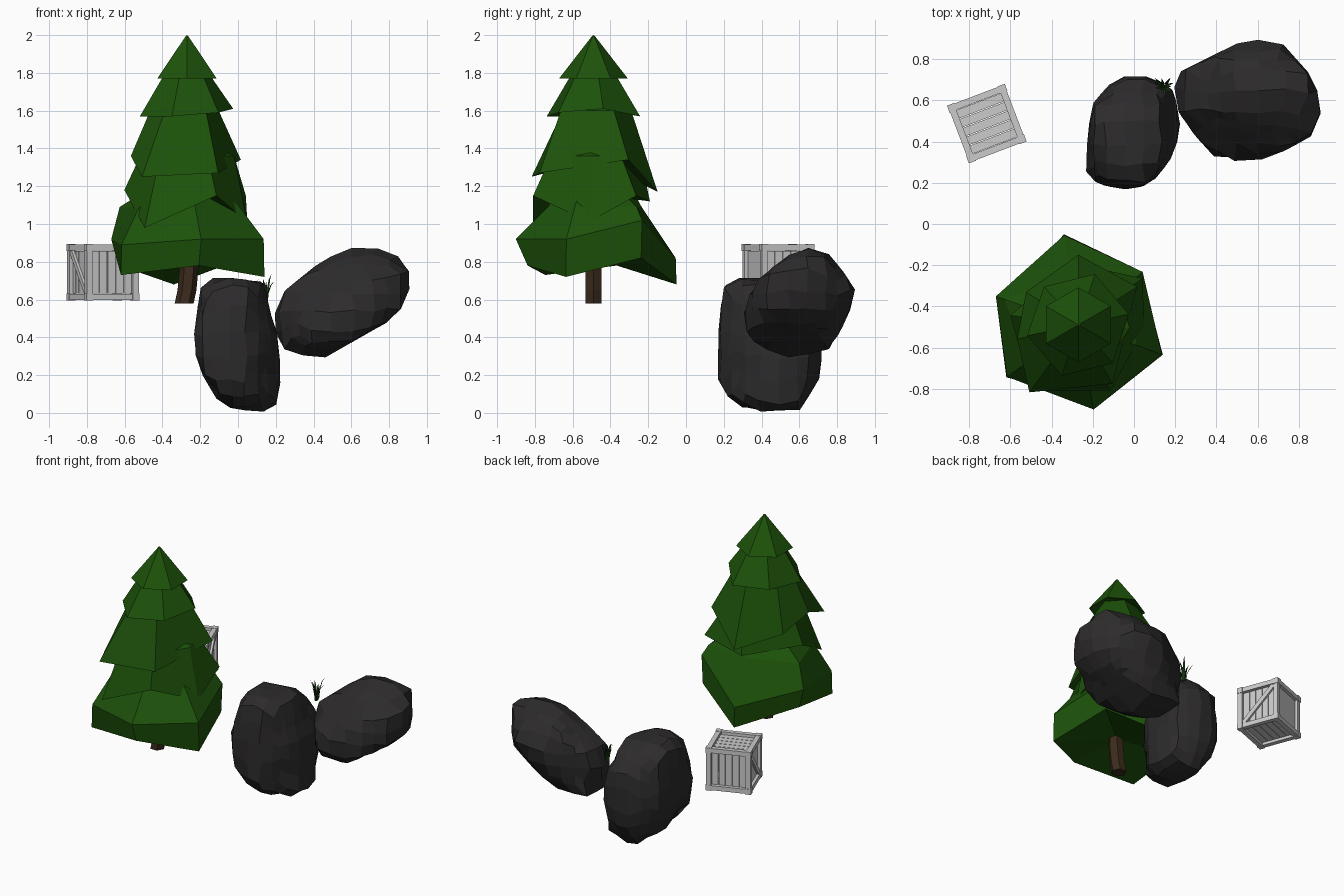
import bpy, bmesh, math, random
from math import cos, sin, radians
from mathutils import Vector, Matrix

if "Cube" in bpy.data.objects:
    bpy.data.objects.remove(bpy.data.objects["Cube"])

random.seed(4)


def material(name, rgb):
    m = bpy.data.materials.new(name)
    m.diffuse_color = (*rgb, 1)
    m.use_nodes = True
    m.node_tree.nodes["Principled BSDF"].inputs["Base Color"].default_value = m.diffuse_color
    return m


LEAF = material("leaf_green", (0.012, 0.085, 0.003))
BARK = material("bark", (0.045, 0.024, 0.012))
STONE = material("stone", (0.026, 0.024, 0.024))
BLADE = material("grass_green", (0.01, 0.04, 0.006))


def add(name, verts, faces, mat=None):
    me = bpy.data.meshes.new(name)
    me.from_pydata([tuple(v) for v in verts], [], faces)
    bm = bmesh.new()
    bm.from_mesh(me)
    bmesh.ops.recalc_face_normals(bm, faces=bm.faces)
    bm.to_mesh(me)
    bm.free()
    if mat:
        me.materials.append(mat)
    ob = bpy.data.objects.new(name, me)
    bpy.context.collection.objects.link(ob)
    return ob


def loft(name, rings, tip, base, mat):
    """Join rings of equal length, closing both ends on a point."""
    n = len(rings[0])
    verts = [v for r in rings for v in r] + [tip, base]
    last = (len(rings) - 1) * n
    faces = []
    for i in range(n):
        j = (i + 1) % n
        faces.append((i, j, n * len(rings)))
        faces.append((last + j, last + i, n * len(rings) + 1))
        for k in range(0, last, n):
            faces.append((k + i, k + n + i, k + n + j, k + j))
    return add(name, verts, faces, mat)


# Tree: hexagonal skirts with uneven hems
CX, CY = -0.27, -0.49


def tier(name, top_z, top_r, hem):
    """hem: six (angle, radius, z) corners."""
    def corner(a, r, z):
        return (CX + r * cos(radians(a)), CY + r * sin(radians(a)), z)
    loft(name, [[corner(a, top_r, top_z) for a, r, z in hem], [corner(*h) for h in hem]],
         (CX, CY, top_z + top_r * 0.5), (CX, CY, sum(h[2] for h in hem) / 6 + 0.06), LEAF)


tier("tree_tier_1", 1.997, 0.006, [(30 + 60 * i, 0.182, 1.77) for i in range(6)])
tier("tree_tier_2", 1.78, 0.13, [(12, 0.25, 1.61), (72, 0.26, 1.57), (132, 0.25, 1.58),
                                 (192, 0.255, 1.57), (252, 0.26, 1.57), (312, 0.25, 1.59)])
tier("tree_tier_3", 1.60, 0.20, [(33, 0.34, 1.34), (90, 0.34, 1.17), (148, 0.30, 1.28),
                                 (193, 0.305, 1.36), (234, 0.405, 1.25), (300, 0.33, 1.27)])
tier("tree_tier_4", 1.36, 0.25, [(36, 0.385, 1.15), (95, 0.30, 1.12), (172, 0.335, 1.18),
                                 (235, 0.39, 0.98), (296, 0.355, 1.15), (356, 0.32, 1.01)])

# Lowest skirt: x, y, shoulder scale, ridge z, hem scale, hem z
skirt = [(0.045, -0.23, 0.88, 1.02, 0.97, 0.82), (-0.34, -0.05, 0.58, 0.82, 1.0, 0.68),
         (-0.675, -0.35, 0.88, 0.92, 0.88, 0.78), (-0.62, -0.745, 0.72, 0.89, 1.0, 0.73),
         (-0.195, -0.905, 0.58, 0.92, 0.84, 0.78), (0.14, -0.635, 0.68, 0.92, 1.0, 0.72)]


def scaled(x, y, s, z):
    return (CX + (x - CX) * s, CY + (y - CY) * s, z)


loft("tree_tier_5",
     [[scaled(x, y, 0.45, 1.2) for x, y, *_ in skirt],
      [scaled(x, y, s, 1.09) for x, y, s, *_ in skirt],
      [scaled(x, y, 0.99, rz) for x, y, s, rz, *_ in skirt],
      [scaled(x, y, hs, hz) for x, y, s, rz, hs, hz in skirt]],
     (CX, CY, 1.25), (CX, CY, 0.82), LEAF)

# Trunk: slightly bent six-sided post
trunk = [[(x + 0.05 * cos(radians(60 * i)), -0.49 + 0.05 * sin(radians(60 * i)), z)
          for i in range(6)] for x, z in ((-0.26, 1.0), (-0.26, 0.76), (-0.27, 0.65), (-0.285, 0.58))]
loft("tree_trunk", trunk, (-0.26, -0.49, 1.0), (-0.285, -0.49, 0.58), BARK)


# Rocks: a faceted ball fitted inside outlines seen along several directions
X, Y, Z = Vector((1, 0, 0)), Vector((0, 1, 0)), Vector((0, 0, 1))
BACK_LEFT = (Vector((-0.82, -0.57, 0)), Vector((0.285, -0.41, 0.866)))


def reach(outline, origin, d):
    """Distance from origin along 2D direction d to the outline."""
    best = 0
    for p, q in zip(outline, outline[1:] + outline[:1]):
        a = Vector(p) - origin
        e = Vector(q) - Vector(p)
        den = d.x * e.y - d.y * e.x
        if abs(den) > 1e-9:
            t = (a.x * e.y - a.y * e.x) / den
            u = (a.x * d.y - a.y * d.x) / den
            if t > 0 and -1e-6 <= u <= 1 + 1e-6:
                best = max(best, t)
    return best


def rock(name, centre, half, rounding, views):
    bm = bmesh.new()
    bmesh.ops.create_cube(bm, size=2)
    bmesh.ops.subdivide_edges(bm, edges=bm.edges[:], cuts=4, use_grid_fill=True)
    centre = Vector(centre)
    for v in bm.verts:
        d = v.co.normalized() + Vector([random.uniform(-0.05, 0.05) for _ in range(3)])
        d.normalize()
        ray = Vector([a * b for a, b in zip(d, half)])
        r, widest = 9, 0
        for right, up, outline in views:
            flat = Vector((ray.dot(right), ray.dot(up)))
            if flat.length > 1e-5:
                r = min(r, reach(outline, Vector((centre.dot(right), centre.dot(up))), flat))
            widest = max(widest, math.hypot(d.dot(right), d.dot(up)))
        v.co = centre + ray * r * widest ** rounding * 1.025
        v.co.z = max(v.co.z, 0)
    me = bpy.data.meshes.new(name)
    bm.to_mesh(me)
    bm.free()
    me.materials.append(STONE)
    bpy.context.collection.objects.link(bpy.data.objects.new(name, me))


rock("upright_rock", (0, 0.44, 0.36), (0.23, 0.28, 0.355), 0.75, [
    (X, Z, [(-.20, .65), (-.12, .72), (.13, .69), (.18, .49), (.23, .36), (.22, .06), (.12, .005),
            (-.09, .04), (-.20, .23), (-.235, .36)]),
    (Y, Z, [(.17, .37), (.18, .50), (.20, .66), (.30, .72), (.55, .70), (.70, .55), (.725, .35),
            (.70, .18), (.60, .02), (.35, .005), (.26, .06), (.175, .14)]),
    (X, Y, [(-.20, .58), (-.08, .715), (.065, .725), (.195, .64), (.225, .46), (.185, .33),
            (.085, .20), (-.04, .165), (-.175, .20), (-.235, .265), (-.23, .39)])])
rock("leaning_rock", (0.55, 0.59, 0.59), (0.36, 0.31, 0.29), 0.4, [
    (X, Z, [(.185, .59), (.43, .79), (.60, .88), (.74, .87), (.87, .81), (.905, .73), (.90, .60),
            (.80, .49), (.465, .30), (.29, .305), (.22, .375), (.195, .47)]),
    (Y, Z, [(.275, .60), (.30, .76), (.43, .87), (.60, .88), (.75, .84), (.84, .73), (.90, .705),
            (.86, .52), (.76, .345), (.55, .295), (.38, .36), (.285, .49)]),
    (X, Y, [(.225, .735), (.51, .875), (.695, .905), (.74, .845), (.86, .71), (.905, .58),
            (.89, .45), (.73, .36), (.57, .30), (.40, .28), (.29, .45), (.21, .565), (.19, .63)]),
    (*BACK_LEFT, [(-1.15, .61), (-1.11, .69), (-.925, .71), (-.76, .645), (-.565, .46),
                  (-.475, .38), (-.475, .16), (-.53, .07), (-.665, .015), (-.89, .17),
                  (-1.09, .395)])])

# Grass tuft: curved tapering blades
verts, faces = [], []
for k in range(10):
    a = k * 2.4
    out, side = Vector((cos(a), sin(a), 0)), Vector((-sin(a), cos(a), 0))
    root = Vector((0.145, 0.668, 0.585)) + out * random.uniform(0, 0.015)
    h, lean, b = random.uniform(0.1, 0.155), random.uniform(0.02, 0.04), len(verts)
    for t, w in ((0, 0.006), (0.45, 0.007), (0.8, 0.005)):
        p = root + out * lean * t * t + Vector((0, 0, h * t))
        verts += [p - side * w, p + side * w]
    verts.append(root + out * lean * 1.2 + Vector((0, 0, h)))
    faces += [(b, b + 1, b + 3, b + 2), (b + 2, b + 3, b + 5, b + 4), (b + 4, b + 5, b + 6)]
add("grass_tuft", verts, faces, BLADE)

# Crate: local frame centred on the box, 0.3 wide
CRATE = Matrix.Translation((-0.715, 0.488, 0.745)) @ Matrix.Rotation(radians(20.8), 4, 'Z')


def boxes(name, items):
    bm = bmesh.new()
    for pos, size, tilt in items:
        m = Matrix.Translation(pos) @ Matrix.Rotation(tilt, 4, 'X') @ Matrix.Diagonal((*size, 1))
        bmesh.ops.create_cube(bm, size=1, matrix=m)
    me = bpy.data.meshes.new(name)
    bm.to_mesh(me)
    bm.free()
    ob = bpy.data.objects.new(name, me)
    ob.matrix_world = CRATE
    bpy.context.collection.objects.link(ob)


E, W = 0.131, 0.032
signs = [(s, t) for s in (-1, 1) for t in (-1, 1)]
frame, slats = [], []
for axis in range(3):
    for s, t in signs:
        pos, size = [s * E, t * E], [W, W]
        pos.insert(axis, 0)
        size.insert(axis, 2 * E)
        frame.append((pos, size, 0))
boxes("crate_frame", frame)
boxes("crate_corners", [((s * E, t * E, u * E), (0.038,) * 3, 0) for s, t in signs for u in (-1, 1)])

# Slats: upright on the walls, lengthwise on lid and floor
step = 2 * (E - W / 2) / 5
for s in (-1, 1):
    for i in range(5):
        o = (i - 2) * step
        slats.append(((s * 0.122, o, 0), (0.012, step * 0.92, 0.225), 0))
        slats.append(((o, s * 0.122, 0), (step * 0.92, 0.012, 0.225), 0))
        slats.append(((0, o, s * 0.122), (0.232, step * 0.92, 0.012), 0))
boxes("crate_slats", slats)
boxes("crate_braces", [((s * 0.133, 0, 0), (0.018, 0.31, 0.03), radians(45)) for s in (-1, 1)])
